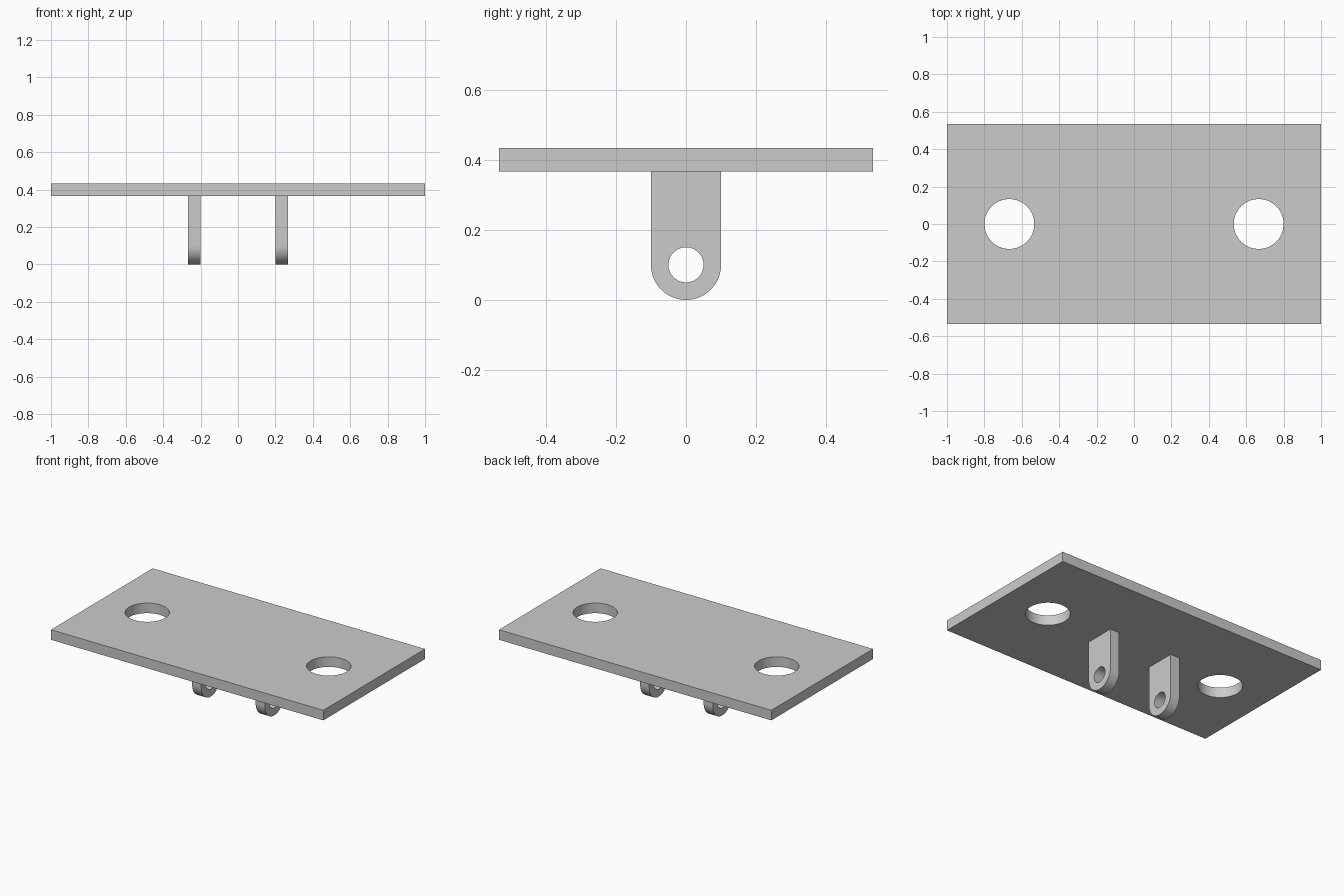
import bpy, bmesh
from math import pi, sin, cos, radians
from mathutils import Matrix, Vector

if "Cube" in bpy.data.objects:
    bpy.data.objects.remove(bpy.data.objects["Cube"])

U = 1 / 15                      # design module: plate is 30 x 16 x 1 modules
PLATE_Z = 5.5 * U               # underside of plate


def arc(cx, cy, r, a0, a1, n, closed=False):
    return [(cx + r * cos(a0 + (a1 - a0) * i / n), cy + r * sin(a0 + (a1 - a0) * i / n))
            for i in range(n if closed else n + 1)]


def circle(cx, cy, r, n=64):
    return arc(cx, cy, r, 0, 2 * pi, n, True)


def slab(name, loops, thickness, matrix):
    """Fill an outline with holes, extrude it, and place it."""
    bm = bmesh.new()
    for loop in loops:
        vs = [bm.verts.new((x, y, 0)) for x, y in loop]
        for i, v in enumerate(vs):
            bm.edges.new((v, vs[(i + 1) % len(vs)]))
    bmesh.ops.triangle_fill(bm, edges=bm.edges[:], use_beauty=True, normal=(0, 0, 1))
    ext = bmesh.ops.extrude_face_region(bm, geom=bm.faces[:], use_keep_orig=True)
    top = [g for g in ext["geom"] if isinstance(g, bmesh.types.BMVert)]
    bmesh.ops.translate(bm, verts=top, vec=(0, 0, thickness))
    bmesh.ops.recalc_face_normals(bm, faces=bm.faces[:])
    bm.transform(matrix)
    mesh = bpy.data.meshes.new(name)
    bm.to_mesh(mesh)
    bm.free()
    obj = bpy.data.objects.new(name, mesh)
    bpy.context.collection.objects.link(obj)
    bpy.ops.object.select_all(action='DESELECT')
    obj.select_set(True)
    bpy.context.view_layer.objects.active = obj
    bpy.ops.object.shade_smooth_by_angle(angle=radians(30))
    return obj


# Mounting plate with two through holes
w, d = 15 * U, 8 * U
slab("mounting_plate",
     [[(-w, -d), (w, -d), (w, d), (-w, d)]] + [circle(s * 10 * U, 0, 2 * U) for s in (-1, 1)],
     U, Matrix.Translation((0, 0, PLATE_Z)))

# Two hanging lugs with rounded ends and pin holes (profile in YZ, extruded along X)
r = 1.5 * U
profile = arc(0, r, r, pi, 2 * pi, 32) + [(r, PLATE_Z), (-r, PLATE_Z)]
to_yz = Matrix(((0, 0, 1, 0), (1, 0, 0, 0), (0, 1, 0, 0), (0, 0, 0, 1)))
for name, x in (("left_lug", -4 * U), ("right_lug", 3 * U)):
    slab(name, [profile, circle(0, r, 0.75 * U)], U,
         Matrix.Translation(Vector((x, 0, 0))) @ to_yz)
